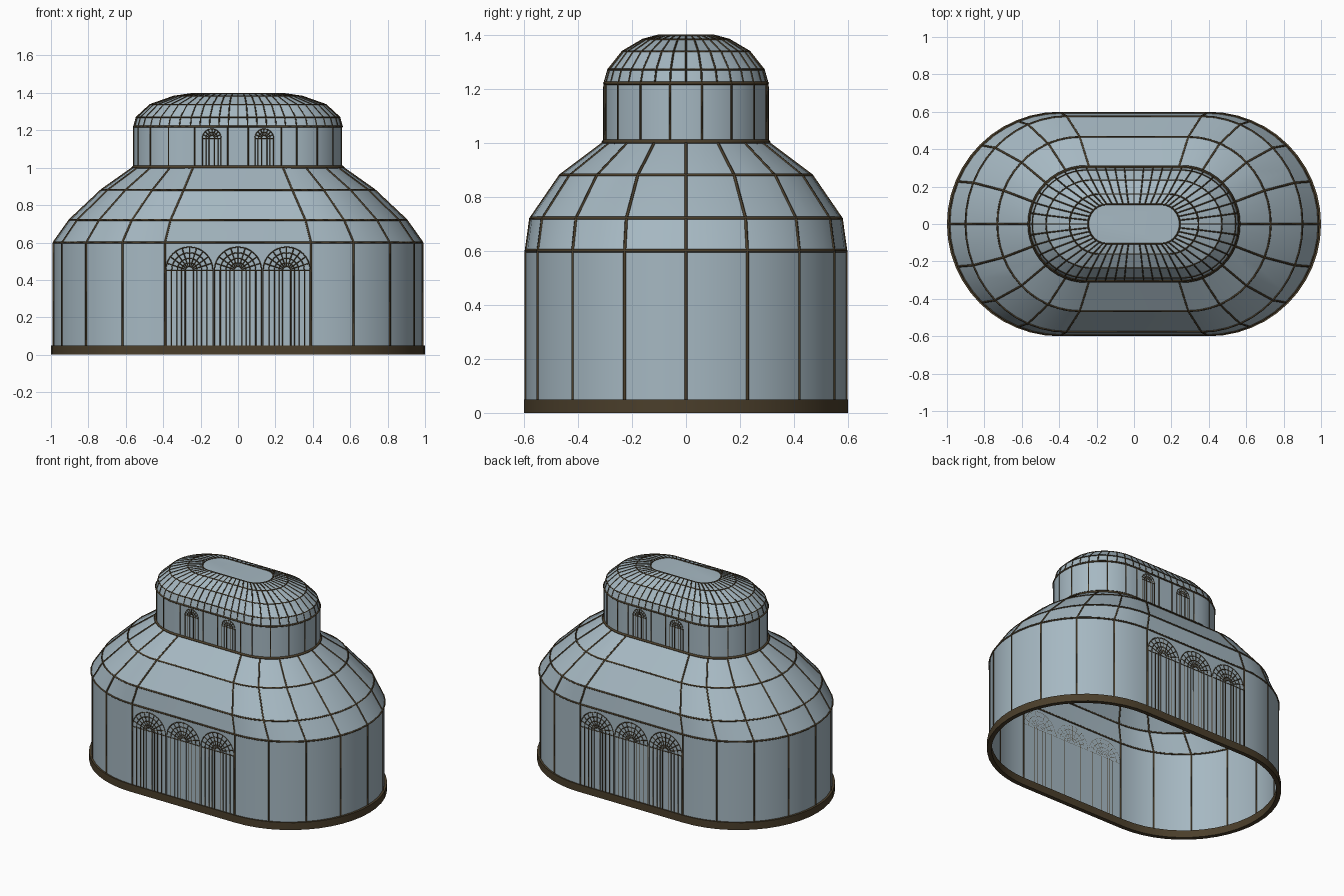
import bpy, bmesh
from math import pi, sin, cos, radians

cube = bpy.data.objects.get("Cube")
if cube:
    bpy.data.objects.remove(cube)


def material(name, color):
    m = bpy.data.materials.new(name)
    m.use_nodes = True
    m.diffuse_color = (*color, 1)
    bsdf = m.node_tree.nodes["Principled BSDF"]
    bsdf.inputs["Base Color"].default_value = (*color, 1)
    bsdf.inputs["Roughness"].default_value = 0.6
    return m


glass = material("pale blue glass", (0.38, 0.48, 0.54))
bronze = material("dark bronze frame", (0.07, 0.049, 0.024))


def stadium(ring, arc=24, straight=1):
    """Points round a long rounded plan; ring = half straight, end radii, height."""
    a, rx, ry, z = ring
    pts = []
    for s in (1, -1):
        for i in range(arc + 1):
            t = -pi / 2 + pi * i / arc
            pts.append((s * (a + rx * cos(t)), s * ry * sin(t), z))
        for i in range(1, straight):
            pts.append((s * a * (1 - 2 * i / straight), s * ry, z))
    return pts


def loft(name, rings, mat, closed=False, cap=False):
    """Skin a stack of rings; closed joins the last ring to the first."""
    bm = bmesh.new()
    loops = [[bm.verts.new(p) for p in stadium(r)] for r in rings]
    pairs = list(zip(loops, loops[1:]))
    if closed:
        pairs.append((loops[-1], loops[0]))
    for low, high in pairs:
        n = len(low)
        for i in range(n):
            j = (i + 1) % n
            bm.faces.new((low[i], low[j], high[j], high[i]))
    if cap:
        bm.faces.new(loops[-1])
    me = bpy.data.meshes.new(name)
    bm.to_mesh(me)
    bm.free()
    me.materials.append(mat)
    ob = bpy.data.objects.new(name, me)
    bpy.context.collection.objects.link(ob)
    select(ob)
    bpy.ops.object.shade_smooth_by_angle(angle=radians(10))
    return ob


def select(ob):
    bpy.ops.object.select_all(action='DESELECT')
    ob.select_set(True)
    bpy.context.view_layer.objects.active = ob


def bars(name, paths, radius):
    """Frame bars along (points, closed) paths, turned into one mesh."""
    cu = bpy.data.curves.new(name, 'CURVE')
    cu.dimensions = '3D'
    cu.bevel_depth = radius
    cu.bevel_resolution = 0
    cu.use_fill_caps = True
    for pts, closed in paths:
        sp = cu.splines.new('POLY')
        sp.points.add(len(pts) - 1)
        for p, co in zip(sp.points, pts):
            p.co = (*co, 1)
        sp.use_cyclic_u = closed
    cu.materials.append(bronze)
    ob = bpy.data.objects.new(name, cu)
    bpy.context.collection.objects.link(ob)
    select(ob)
    bpy.ops.object.convert(target='MESH')


def ribs(rings, arc, straight=1):
    return [(list(p), False) for p in zip(*(stadium(r, arc, straight) for r in rings))]


def hoops(rings):
    return [(stadium(r), True) for r in rings]


def window(cx, y, bottom, spring, radii, spokes):
    """Arched window lines: nested arches on posts, a fan and a spring bar."""
    paths = []
    for r in radii:
        arch = [(cx + r * cos(pi * i / 16), y, spring + r * sin(pi * i / 16))
                for i in range(17)]
        paths.append(([(cx + r, y, bottom)] + arch + [(cx - r, y, bottom)], False))
    for i in range(spokes + 1):
        t = pi * i / spokes
        paths.append(([(cx + r * cos(t), y, spring + r * sin(t))
                       for r in (radii[-1], radii[0])], False))
    paths.append(([(cx - radii[0], y, spring), (cx + radii[0], y, spring)], False))
    return paths


# Rings: half straight length, end radius in x, end radius in y, height
wall = [(0.39, 0.595, 0.592, 0.02), (0.39, 0.595, 0.592, 0.6)]
roof = [wall[1], (0.36, 0.54, 0.575, 0.72), (0.29, 0.44, 0.465, 0.88),
        (0.24, 0.32, 0.305, 1.0)]
drum = [(0.255, 0.302, 0.302, 1.0), (0.255, 0.302, 0.302, 1.22)]
dome = [drum[1], (0.25, 0.293, 0.288, 1.27), (0.225, 0.245, 0.235, 1.337),
        (0.185, 0.16, 0.16, 1.381), (0.145, 0.1, 0.105, 1.396)]

# Glass shells
loft("wall_glass", wall, glass)
loft("roof_glass", roof, glass)
loft("drum_glass", drum, glass)
loft("dome_glass", dome, glass, cap=True)

# Plinth band, open underneath
loft("plinth", [(0.4, 0.6, 0.6, 0), (0.4, 0.6, 0.6, 0.05),
                (0.4, 0.572, 0.572, 0.05), (0.4, 0.572, 0.572, 0)], bronze, closed=True)

# Main frame
bars("wall_ribs", ribs(wall, 8), 0.006)
bars("roof_ribs", ribs(roof, 8), 0.006)
bars("roof_hoops", hoops(roof[:3]), 0.006)
bars("drum_collar", hoops([(0.255, 0.305, 0.305, 1.003)]), 0.009)

# Drum posts sit midway along the curved ends, plus four on each long side
posts = []
for x, y, z in stadium(drum[0], 16)[1::2]:
    if abs(x) > drum[0][0] + 0.01:
        posts.append((x, y))
for y in (-0.302, 0.302):
    posts += [(x, y) for x in (-0.23, -0.054, 0.054, 0.23)]
bars("drum_posts", [([(x, y, 1.0), (x, y, 1.22)], False) for x, y in posts], 0.004)

# Dome frame
bars("dome_ribs", ribs(dome, 16, 10), 0.0035)
bars("dome_hoops", hoops(dome[1:]), 0.004)
bars("dome_eave", hoops(dome[:1]), 0.006)

# Arched windows on both long sides
for side, s in (("front", -1), ("back", 1)):
    lower, upper = [], []
    for cx in (-0.26, 0, 0.26):
        lower += window(cx, s * 0.594, 0.05, 0.45, (0.126, 0.095, 0.065, 0.042, 0.022), 10)
    for cx in (-0.14, 0.14):
        upper += window(cx, s * 0.304, 1.0, 1.157, (0.05, 0.032, 0.015), 8)
    bars(side + "_arched_windows", lower, 0.0028)
    bars(side + "_drum_windows", upper, 0.0025)
